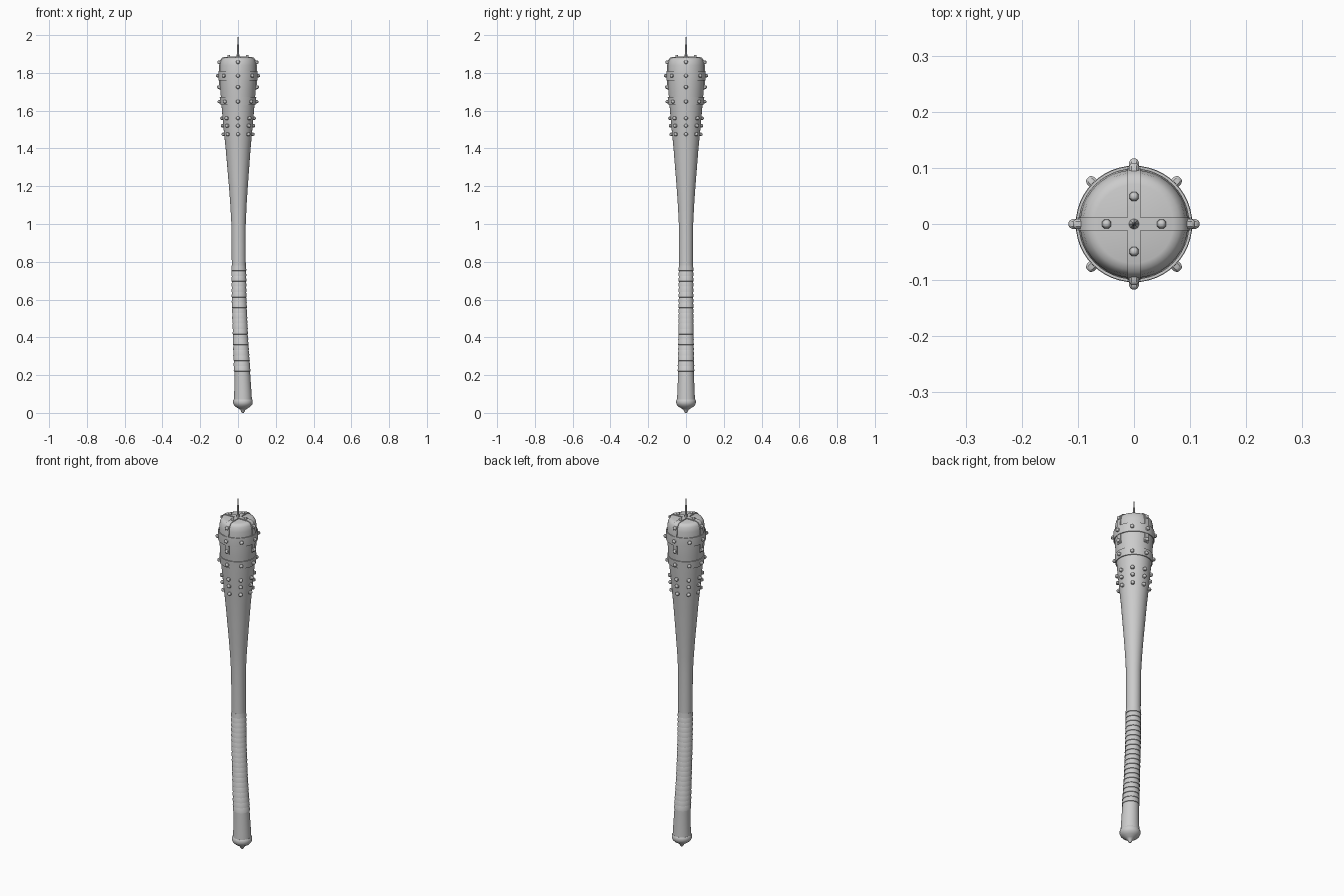
import bpy, bmesh, math
from mathutils import Vector

cube = bpy.data.objects.get("Cube")
if cube:
    bpy.data.objects.remove(cube, do_unlink=True)

grey = bpy.data.materials.new("plain grey")
grey.use_nodes = True
grey.diffuse_color = (0.6, 0.6, 0.6, 1)
grey.node_tree.nodes["Principled BSDF"].inputs["Base Color"].default_value = (0.6, 0.6, 0.6, 1)
parts = []
SIDES = 48

# Radius of the club by height, and the sideways bend of its axis
SHAFT = [(0.1, .046), (0.2, .042), (0.4, .038), (0.6, .037), (0.8, .037), (1.0, .038),
         (1.1, .043), (1.2, .05), (1.3, .058), (1.4, .066), (1.5, .076), (1.6, .085),
         (1.7, .093), (1.78, .098), (1.84, .096), (1.865, .091), (1.877, .082), (1.881, .07)]
BEND = [(0.0, .026), (0.1, .026), (0.2, .023), (0.4, .013), (0.6, .006), (0.8, .004), (1.2, .002), (1.5, 0)]


def lookup(table, z):
    if z <= table[0][0]:
        return table[0][1]
    for (z0, a), (z1, b) in zip(table, table[1:]):
        if z <= z1:
            return a + (b - a) * (z - z0) / (z1 - z0)
    return table[-1][1]


def finish(name, bm):
    bmesh.ops.recalc_face_normals(bm, faces=bm.faces)
    mesh = bpy.data.meshes.new(name)
    bm.to_mesh(mesh)
    bm.free()
    mesh.materials.append(grey)
    obj = bpy.data.objects.new(name, mesh)
    bpy.context.collection.objects.link(obj)
    parts.append(obj)


def loft(name, sections, closed=False):
    """Skin a list of equal loops; cap the ends unless the list closes on itself."""
    bm = bmesh.new()
    loops = [[bm.verts.new(p) for p in s] for s in sections]
    n = len(loops[0])
    pairs = list(zip(loops, loops[1:])) + ([(loops[-1], loops[0])] if closed else [])
    for a, b in pairs:
        for i in range(n):
            bm.faces.new((a[i], a[(i + 1) % n], b[(i + 1) % n], b[i]))
    if not closed:
        bm.faces.new(loops[0])
        bm.faces.new(loops[-1])
    finish(name, bm)


def ring(z, r):
    cx = lookup(BEND, z)
    return [Vector((cx + r * math.cos(t), r * math.sin(t), z))
            for t in (2 * math.pi * i / SIDES for i in range(SIDES))]


# Wooden shaft and rounded head
loft("club_body", [ring(z, r) for z, r in [(.06, .048)] + SHAFT])

# Pommel with a small nub
POMMEL = [(0, .004), (.006, .009), (.016, .013), (.022, .022), (.032, .038), (.042, .048),
          (.052, .052), (.066, .052), (.072, .048)]
loft("pommel", [ring(z, r) for z, r in POMMEL])

# Grip wrap: overlapping turns with a ledge under each
TURNS, LOW, HIGH = 20, 0.22, 0.78
step = (HIGH - LOW) / TURNS
wrap = []
for i in range(TURNS):
    z = LOW + i * step
    wrap += [ring(z, lookup(SHAFT, z) + .0002),
             ring(z + .001, lookup(SHAFT, z) + .003),
             ring(z + step * .97, lookup(SHAFT, z + step) + .0006)]
loft("grip_wrap", wrap)


# Iron hoops around the head
def hoop(name, low, high):
    mid = (low + high) / 2
    inner = [(z, lookup(SHAFT, z) + .001) for z in (low, mid, high)]
    outer = [(z, r + .005) for z, r in reversed(inner)]
    loft(name, [ring(z, r) for z, r in inner + outer], closed=True)


hoop("upper_hoop", 1.76, 1.81)
hoop("lower_hoop", 1.63, 1.672)

# Crossed straps over the top of the head
half = [(lookup(SHAFT, z), z) for z in (1.71, 1.75, 1.78, 1.81, 1.84, 1.865, 1.877)] + [(.07, 1.881), (.03, 1.882)]
path = half + [(-r, z) for r, z in reversed(half)]
for name, side in (("strap_across", Vector((1, 0, 0))), ("strap_front_back", Vector((0, 1, 0)))):
    cross = Vector((-side.y, side.x, 0)) * .012
    sections = []
    for i, (r, z) in enumerate(path):
        a, b = path[max(i - 1, 0)], path[min(i + 1, len(path) - 1)]
        out = (side * (b[1] - a[1]) + Vector((0, 0, a[0] - b[0]))).normalized()
        p = side * r + Vector((0, 0, z))
        sections.append([p - cross - out * .002, p + cross - out * .002,
                         p + cross + out * .004, p - cross + out * .004])
    loft(name, sections)


# Blunt square studs
def stud(name, point, out, size=.0095):
    up = Vector((0, 0, 1)) if abs(out.z) < .9 else Vector((0, 1, 0))
    u = out.cross(up).normalized()
    v = out.cross(u)
    sections = []
    for height, k in ((-.004, 1), (.007, .95), (.012, .65), (.0135, .35)):
        c = point + out * height
        sections.append([c + (u * a + v * b) * size * k
                         for a, b in ((-1, -.5), (-.5, -1), (.5, -1), (1, -.5),
                                      (1, .5), (.5, 1), (-.5, 1), (-1, .5))])
    loft(name, sections)


def stud_row(name, z, count, lift):
    for i in range(count):
        t = 2 * math.pi * i / count
        out = Vector((math.cos(t), math.sin(t), 0))
        centre = Vector((lookup(BEND, z), 0, z))
        stud(f"{name}_{i + 1}", centre + out * (lookup(SHAFT, z) + lift), out)


stud_row("strap_top_stud", 1.857, 4, .003)
stud_row("upper_hoop_stud", 1.785, 8, .005)
stud_row("strap_end_stud", 1.725, 4, .003)
stud_row("lower_hoop_stud", 1.648, 8, .005)
for label, z in (("high", 1.56), ("middle", 1.52), ("low", 1.475)):
    stud_row(f"{label}_body_stud", z, 8, 0)
for i, (x, y) in enumerate(((1, 0), (0, 1), (-1, 0), (0, -1))):
    stud(f"crown_stud_{i + 1}", Vector((x, y, 0)) * .049 + Vector((0, 0, 1.882)), Vector((0, 0, 1)), .008)

# Tall spike on top
spike = [(1.88, .010), (1.89, .009), (1.9, .006), (1.95, .004), (2.0, .0006)]
loft("top_spike", [[Vector((r * math.cos(t), r * math.sin(t), z))
                    for t in (math.pi / 4 * k for k in range(8))] for z, r in spike])

# Smooth shading with crisp edges
bpy.ops.object.select_all(action='DESELECT')
for obj in parts:
    obj.select_set(True)
bpy.context.view_layer.objects.active = parts[0]
bpy.ops.object.shade_smooth_by_angle(angle=math.radians(35))
